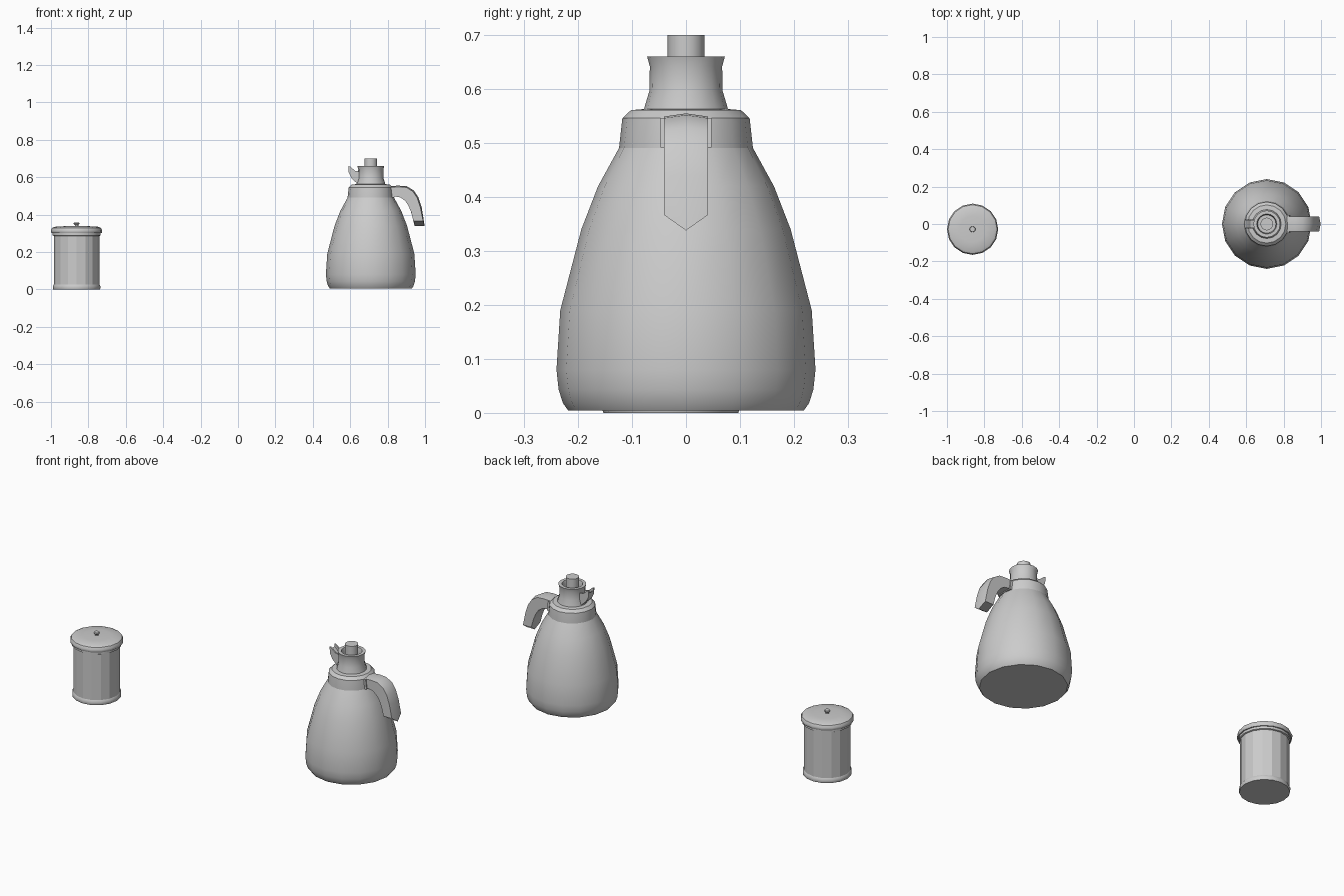
import bpy, bmesh, math

if "Cube" in bpy.data.objects:
    bpy.data.objects.remove(bpy.data.objects["Cube"])

POT = (0.71, 0.0)
CAN = (-0.863, -0.028)


def finish(name, bm, angle):
    bmesh.ops.recalc_face_normals(bm, faces=bm.faces)
    me = bpy.data.meshes.new(name)
    bm.to_mesh(me)
    bm.free()
    ob = bpy.data.objects.new(name, me)
    bpy.context.collection.objects.link(ob)
    bpy.ops.object.select_all(action='DESELECT')
    ob.select_set(True)
    bpy.context.view_layer.objects.active = ob
    if angle:
        bpy.ops.object.shade_smooth_by_angle(angle=math.radians(angle))
    return ob


def lathe(name, centre, profile, sides=16, angle=35):
    """Closed solid of revolution from (radius, height) points."""
    bm = bmesh.new()
    rings = []
    for r, z in profile:
        rings.append([bm.verts.new((centre[0] + r * math.cos(2 * math.pi * i / sides),
                                    centre[1] + r * math.sin(2 * math.pi * i / sides), z))
                      for i in range(sides)])
    for a, b in zip(rings, rings[1:]):
        for i in range(sides):
            j = (i + 1) % sides
            bm.faces.new((a[i], a[j], b[j], b[i]))
    bm.faces.new(rings[0])
    bm.faces.new(rings[-1])
    return finish(name, bm, angle)


def sweep(name, sections, angle=30):
    """Join cross-sections with equal point counts and cap both ends."""
    bm = bmesh.new()
    rings = [[bm.verts.new(p) for p in s] for s in sections]
    n = len(rings[0])
    for a, b in zip(rings, rings[1:]):
        for i in range(n):
            j = (i + 1) % n
            bm.faces.new((a[i], a[j], b[j], b[i]))
    for cap in (rings[0], rings[-1]):
        bm.faces.new(cap)
    return finish(name, bm, angle)


# Pot body, collar and shoulder
lathe("pot_body", POT, [(0.218, 0.004), (0.228, 0.018), (0.236, 0.043), (0.24, 0.08),
                        (0.233, 0.19), (0.194, 0.34), (0.163, 0.42), (0.124, 0.491)])
lathe("pot_collar", POT, [(0.124, 0.488), (0.124, 0.492), (0.118, 0.546), (0.102, 0.561),
                          (0.078, 0.563)])

# Open stopper cup with the push button standing in it
lathe("stopper_cup", POT, [(0.078, 0.56), (0.077, 0.566), (0.068, 0.596), (0.067, 0.642),
                           (0.072, 0.66), (0.054, 0.66), (0.049, 0.642), (0.049, 0.625)])
lathe("push_button", POT, [(0.034, 0.62), (0.034, 0.70)])

# Handle: flat strap with a slight outer ridge and a pointed lower end
outer = [(0.80, 0.546), (0.86, 0.549), (0.90, 0.546), (0.935, 0.524), (0.958, 0.49),
         (0.975, 0.44), (0.99, 0.367)]
inner = [(0.80, 0.495), (0.84, 0.497), (0.868, 0.492), (0.893, 0.475), (0.910, 0.45),
         (0.925, 0.415), (0.938, 0.367)]
ridge = [(0.80, 0.553), (0.86, 0.555), (0.903, 0.552), (0.94, 0.529), (0.964, 0.493),
         (0.982, 0.44), (0.998, 0.338)]
w = 0.041
sections = []
for k, (o, i, r) in enumerate(zip(outer, inner, ridge)):
    mid = (0.945, 0.338) if k == len(outer) - 1 else i
    sections.append([(o[0], -w, o[1]), (r[0], 0, r[1]), (o[0], w, o[1]),
                     (i[0], w, i[1]), (mid[0], 0, mid[1]), (i[0], -w, i[1])])
sweep("handle", sections)

# Handle bracket on the collar
bracket = [(0.79, 0.492), (0.836, 0.492), (0.83, 0.546), (0.79, 0.546)]
sweep("handle_bracket", [[(x, s * 0.047, z) for x, z in bracket] for s in (-1, 1)])

# Pouring spout: two cheeks and a lower floor forming a beak-like trough
beak = [(0.59, 0.66), (0.60, 0.657), (0.625, 0.635), (0.652, 0.63), (0.652, 0.566),
        (0.634, 0.569), (0.607, 0.595), (0.592, 0.625)]
for s, side in ((-1, "front"), (1, "back")):
    sweep("spout_cheek_" + side,
          [[(x, s * y, z) for x, z in beak] for y in (0.017, 0.025)])
floor = [(0.59, 0.645), (0.60, 0.64), (0.622, 0.615), (0.652, 0.605), (0.652, 0.566),
         (0.634, 0.569), (0.607, 0.595), (0.592, 0.625)]
sweep("spout_floor", [[(x, y, z) for x, z in floor] for y in (-0.018, 0.018)])

# Canister: faceted body, foot ring, lid and knob
lathe("canister_body", CAN, [(0.122, 0.005), (0.122, 0.30)], angle=0)
lathe("canister_foot", CAN, [(0.125, 0.0), (0.127, 0.006), (0.127, 0.018), (0.122, 0.027)])
lathe("canister_lid_seal", CAN, [(0.122, 0.286), (0.128, 0.289), (0.128, 0.308)])
lathe("canister_lid", CAN, [(0.126, 0.302), (0.134, 0.302), (0.137, 0.308), (0.137, 0.317),
                            (0.131, 0.329), (0.118, 0.335), (0.07, 0.338), (0.015, 0.339)])
lathe("canister_knob", CAN, [(0.009, 0.335), (0.009, 0.344), (0.016, 0.352), (0.014, 0.357)],
      sides=12)
